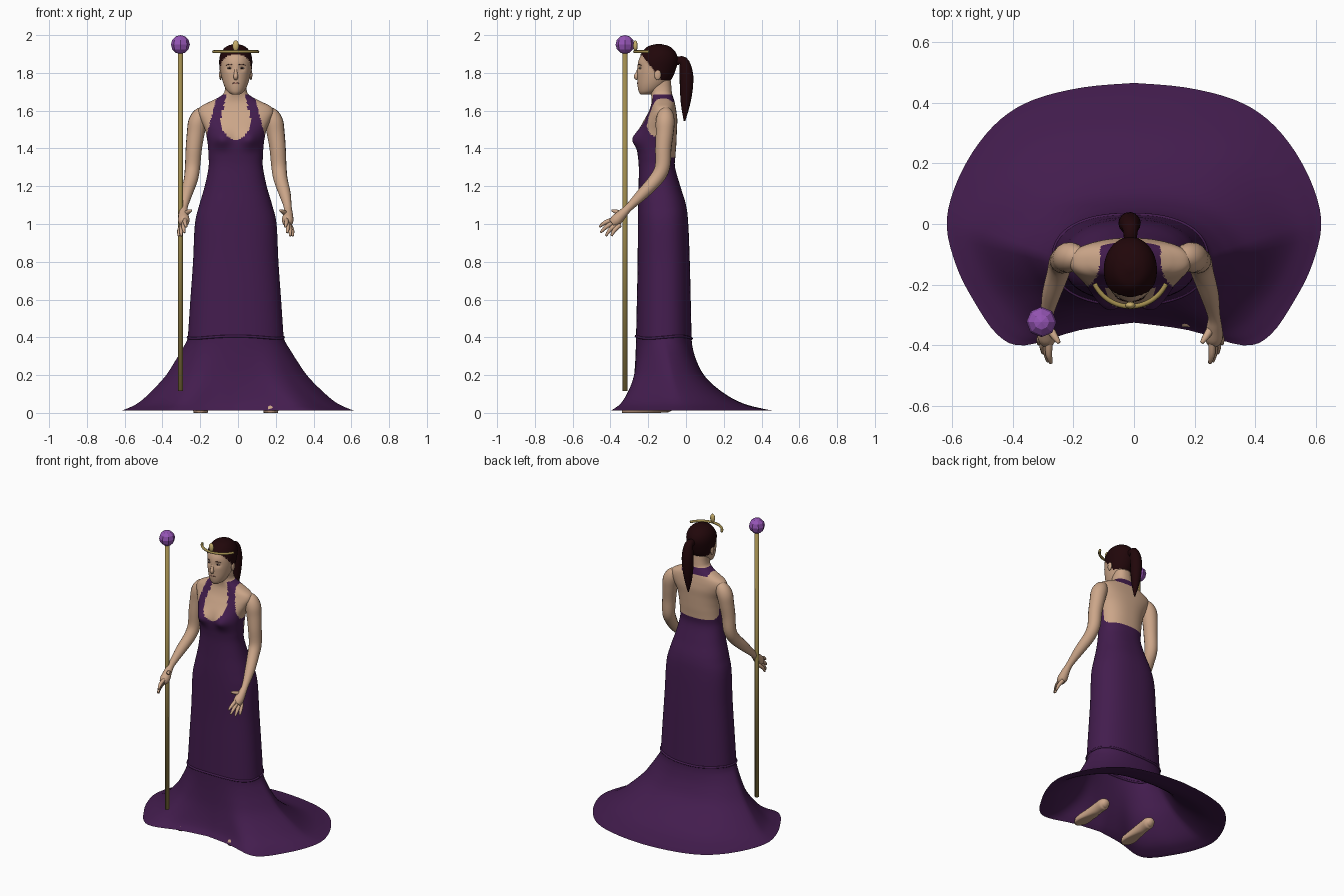
import bpy, bmesh
from math import sin, cos, pi, exp, radians
from mathutils import Vector, Matrix

cube = bpy.data.objects.get("Cube")
if cube:
    bpy.data.objects.remove(cube)

CX = -0.012   # the figure stands slightly off the centre line
N = 96        # points around the body


def material(name, colour):
    m = bpy.data.materials.new(name)
    m.use_nodes = True
    m.diffuse_color = (*colour, 1)
    bsdf = next(n for n in m.node_tree.nodes if n.type == 'BSDF_PRINCIPLED')
    bsdf.inputs["Base Color"].default_value = (*colour, 1)
    bsdf.inputs["Roughness"].default_value = 0.7
    return m


SKIN = material("skin", (0.60, 0.38, 0.25))
DRESS = material("purple cloth", (0.056, 0.012, 0.076))
HAIR = material("dark brown hair", (0.015, 0.002, 0.003))
GOLD = material("gold", (0.35, 0.26, 0.075))
PALE = material("pale gold", (0.58, 0.43, 0.15))
LILAC = material("lilac crystal", (0.30, 0.09, 0.46))
LIPS = material("lips", (0.42, 0.20, 0.15))
WHITE = material("eye white", (0.55, 0.45, 0.38))


def finish(name, bm, mats, rule=None, smooth=True):
    mesh = bpy.data.meshes.new(name)
    for f in bm.faces:
        f.smooth = smooth
        if rule:
            f.material_index = rule(f.calc_center_median())
    bm.to_mesh(mesh)
    bm.free()
    for m in mats:
        mesh.materials.append(m)
    ob = bpy.data.objects.new(name, mesh)
    bpy.context.collection.objects.link(ob)
    return ob


def smooth_rows(rows, n):
    """Catmull-Rom interpolation of rows of numbers."""
    out = []
    for i in range(len(rows) - 1):
        a, b, c, d = (rows[max(0, min(len(rows) - 1, i + k))] for k in (-1, 0, 1, 2))
        for s in range(n):
            t = s / n
            out.append([q + 0.5 * t * (r - p + t * (2*p - 5*q + 4*r - w + t * (3*(q - r) + w - p)))
                        for p, q, r, w in zip(a, b, c, d)])
    return out + [list(rows[-1])]


def loft(name, rings, mats, rule=None, bottom=True):
    bm = bmesh.new()
    rings = [[bm.verts.new(p) for p in ring] for ring in rings]
    k = len(rings[0])
    for a, b in zip(rings, rings[1:]):
        for i in range(k):
            j = (i + 1) % k
            bm.faces.new((a[i], a[j], b[j], b[i]))
    if bottom:
        bm.faces.new(rings[0][::-1])
    bm.faces.new(rings[-1])
    return finish(name, bm, mats, rule)


def tube(name, rows, mat, sides=12, steps=4, side=1):
    """Round tube through rows of (offset x, y, z, radius), never below the floor."""
    rows = smooth_rows(rows, steps)
    pts = [Vector((CX + side * r[0], r[1], r[2])) for r in rows]
    rings, v = [], None
    for i, p in enumerate(pts):
        t = (pts[min(i + 1, len(pts) - 1)] - pts[max(i - 1, 0)]).normalized()
        if v is None:
            v = t.cross(Vector((1, 0, 0)) if abs(t.x) < 0.9 else Vector((0, 0, 1)))
        v = (v - t * v.dot(t)).normalized()   # carry the frame along without twisting
        u = v.cross(t)
        ring = []
        for k in range(sides):
            a = 2 * pi * k / sides
            q = p + (u * cos(a) + v * sin(a)) * rows[i][3]
            ring.append((q.x, q.y, max(q.z, 0)))
        rings.append(ring)
    return loft(name, rings, [mat])


def ball(name, loc, size, mat, seg=16, rings=10, smooth=True):
    bm = bmesh.new()
    bmesh.ops.create_uvsphere(bm, u_segments=seg, v_segments=rings, radius=1,
                              matrix=Matrix.Translation(loc) @ Matrix.Diagonal((*size, 1)))
    return finish(name, bm, [mat], smooth=smooth)


def power(v, e):
    return (1 if v >= 0 else -1) * abs(v) ** e


# Gown and torso: z, half width, front y, back y, flare towards the hem
HEM = smooth_rows([(0, .465), (.17, .45), (.33, .41), (.44, .345), (.53, .24), (.595, .11), (.617, -.01),
                   (.585, -.14), (.53, -.25), (.45, -.365), (.36, -.40), (.18, -.35), (0, -.325)], N // 24)
WAIST = (.253, -.265, .03)
FLARE = [(.012, 1), (.022, .92), (.05, .76), (.1, .59), (.19, .35), (.27, .2), (.33, .1), (.38, .02)]
BODY = [(z, *WAIST, t) for z, t in FLARE] + [
    (.42, .252, -.264, .029, 0), (.6, .24, -.26, .025, 0), (.8, .226, -.256, .02, 0), (1, .216, -.255, .012, 0),
    (1.1, .193, -.254, 0, 0), (1.2, .164, -.251, -.03, 0), (1.3, .144, -.25, -.058, 0),
    (1.36, .144, -.255, -.056, 0), (1.41, .147, -.262, -.052, 0), (1.45, .152, -.262, -.05, 0),
    (1.5, .163, -.248, -.048, 0), (1.55, .185, -.222, -.046, 0), (1.59, .2, -.2, -.05, 0),
    (1.62, .188, -.188, -.055, 0), (1.645, .142, -.182, -.06, 0), (1.668, .095, -.182, -.067, 0),
    (1.69, .065, -.186, -.074, 0), (1.72, .056, -.192, -.077, 0), (1.76, .055, -.2, -.08, 0)]


def body_ring(z, hw, yf, yb, t=0):
    ring = []
    for i in range(N):
        a = 2 * pi * i / N
        c, s = cos(a), sin(a)
        x = hw * power(c, .85)
        y = (yf + yb) / 2 + (yb - yf) / 2 * power(s, .85)
        if s < 0:
            y -= .03 * exp(-((abs(x) - .075) / .045) ** 2 - ((z - 1.45) / .045) ** 2)
        hx, hy = HEM[abs((i + N // 4) % N - N // 2)]
        k = max(0, min(1, t)) ** (1 + .7 * abs(s))
        x += CX
        ring.append((x + (power(c, 0) * hx - x) * k, y + (hy - y) * k, z))
    return ring


def halter(p):
    """0 for cloth, 1 for bare skin."""
    d = abs(p.x - CX)
    if p.z < 1.35:
        return 0
    if p.y > -.13:
        collar = 1.645 < p.z < 1.685 and d < .1
        return 0 if collar or p.z < 1.35 + max(0, -.1 - p.y) * .9 else 1
    if p.z < 1.56:
        neckline = (d / .08) ** 2 + ((p.z - 1.56) / .115) ** 2 < 1
    else:
        neckline = d < .08 - (p.z - 1.56) * .25
    if neckline or p.z > 1.685:
        return 1
    return 0 if d < .145 - (p.z - 1.5) * .26 or p.z < 1.35 + (-.1 - p.y) * .9 else 1


loft("gown_and_torso", [body_ring(*r) for r in smooth_rows(BODY, 7)], [DRESS, SKIN], halter, bottom=False)

# Raised seam above the flare
seam = [(p[0] - CX, p[1], .4 + .006 * sin(3 * i * 2 * pi / N), .007)
        for i, p in enumerate(body_ring(.4, *WAIST))]
tube("skirt_seam", seam + seam[:1], DRESS, 8, 1)

# Head with coloured hair cap
HEAD = [(1.685, .02, -.24, -.19), (1.70, .042, -.25, -.15), (1.73, .06, -.256, -.11), (1.77, .073, -.258, -.078),
        (1.82, .081, -.258, -.058), (1.87, .083, -.25, -.048), (1.91, .073, -.228, -.06),
        (1.94, .047, -.2, -.09), (1.953, .01, -.155, -.135)]


def hairline(y):
    return 1.895 if y < -.235 else max(1.76, 1.895 - (y + .235) * 1.25)


def head_ring(z, hw, yf, yb):
    ring = []
    for i in range(N):
        a = 2 * pi * i / N
        x, y = hw * cos(a), (yf + yb) / 2 + (yb - yf) / 2 * sin(a)
        if y < -.2:
            y += .009 * exp(-((abs(x) - .033) / .016) ** 2 - ((z - 1.825) / .014) ** 2)
        g = 1.05 if z > hairline(y) else 1
        ring.append((CX + x * g, -.15 + (y + .15) * g, z))
    return ring


loft("head", [head_ring(*r) for r in smooth_rows(HEAD, 6)], [SKIN, HAIR],
     lambda p: 1 if p.z > hairline(p.y) else 0)
tube("ponytail", [(0, -.06, 1.86, .02), (0, -.015, 1.862, .026), (-.002, .001, 1.8, .036),
                  (-.003, .002, 1.72, .035), (-.002, -.003, 1.63, .024), (0, -.008, 1.545, .004)], HAIR, 14)

# Face
tube("nose", [(0, -.25, 1.83, .006), (0, -.257, 1.8, .009), (0, -.263, 1.78, .013),
              (0, -.255, 1.768, .009)], SKIN)
ball("mouth", (CX, -.252, 1.745), (.021, .007, .006), LIPS)
for side, label in ((-1, "right"), (1, "left")):
    ex = CX + side * .033
    ball(label + "_eye", (ex, -.243, 1.825), (.013, .006, .005), WHITE)
    ball(label + "_iris", (ex, -.2465, 1.825), (.006, .004, .0045), HAIR)
    tube(label + "_eyebrow", [(.016, -.254, 1.843, .001), (.033, -.2495, 1.846, .002),
                              (.05, -.237, 1.84, .001)], HAIR, 6, 4, side)
    ball(label + "_ear", (CX + side * .08, -.15, 1.79), (.008, .018, .028), SKIN)

    # Arm, hand and fingers
    tube(label + "_arm", [(.15, -.105, 1.605, .02), (.18, -.108, 1.58, .042), (.201, -.11, 1.54, .05),
                          (.212, -.113, 1.48, .047), (.222, -.12, 1.4, .043), (.229, -.125, 1.3, .04),
                          (.238, -.16, 1.235, .037), (.26, -.23, 1.16, .031), (.275, -.3, 1.09, .021),
                          (.277, -.335, 1.055, .025), (.275, -.37, 1.02, .031),
                          (.276, -.392, 1.003, .023)], SKIN, 16, 5, side)
    tips = {"index_finger": (.262, -.458, .985), "middle_finger": (.272, -.452, .955),
            "ring_finger": (.288, -.425, .937), "little_finger": (.302, -.395, .937)}
    for k, (finger, tip) in enumerate(tips.items()):
        root = Vector((.268 + .006 * k, -.385 + .012 * k, 1.025 - .01 * k))
        mid = root.lerp(Vector(tip), .55) + Vector((.004, -.004, .004))
        tube(f"{label}_{finger}", [(*root, .012), (*mid, .011), (*tip, .006)], SKIN, 8, 4, side)
    tube(label + "_thumb", [(.272, -.335, 1.05, .014), (.25, -.37, 1.065, .012),
                            (.235, -.392, 1.072, .006)], SKIN, 8, 4, side)

    # Foot with flat sole, the toes just showing through the hem
    tube(label + "_foot", [(.18, -.06, .03, .02), (.18, -.085, .04, .036), (.181, -.14, .036, .036),
                           (.183, -.21, .024, .038), (.186, -.275, .014, .04), (.187, -.315, .014, .034),
                           (.187, -.34, .014, .016)], SKIN, 16, 4, side)

# Open circlet with its ornament
arc = [radians(-155 + 130 * i / 24) for i in range(25)]
tube("circlet", [(.13 * cos(a), -.142 + .13 * sin(a), 1.912, .008) for a in arc], GOLD, 8, 1)
ball("circlet_ornament", (CX, -.268, 1.943), (.017, .012, .029), PALE)

# Staff
SX = -.305 - CX
tube("staff_pole", [(SX, -.323, .115, .0135), (SX, -.323, 1.92, .0135)], GOLD, 12, 1)
ball("staff_crystal", (SX + CX, -.323, 1.95), (.05, .05, .05), LILAC, 8, 6, smooth=False)
